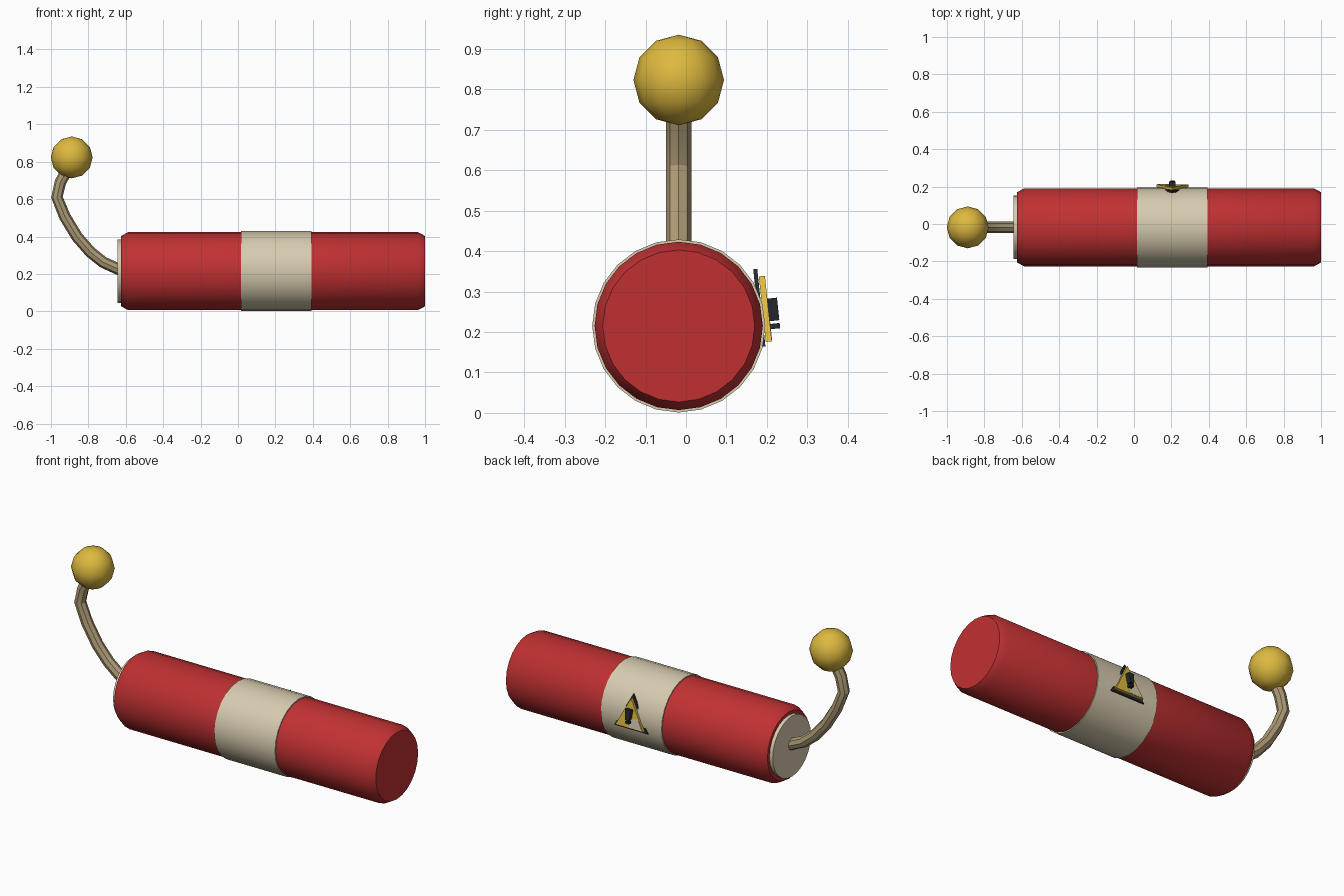
import bpy, bmesh, math
from mathutils import Vector

if "Cube" in bpy.data.objects:
    bpy.data.objects.remove(bpy.data.objects["Cube"])

CY, CZ = -0.018, 0.215   # axis of the tube


def material(name, rgb):
    m = bpy.data.materials.new(name)
    m.diffuse_color = (*rgb, 1)
    m.use_nodes = True
    m.node_tree.nodes["Principled BSDF"].inputs["Base Color"].default_value = m.diffuse_color
    return m


RED = material("red", (0.53, 0.03, 0.032))
CREAM = material("cream", (0.68, 0.60, 0.43))
TAN = material("tan", (0.42, 0.33, 0.18))
GOLD = material("gold", (0.73, 0.49, 0.05))
BLACK = material("black", (0.02, 0.022, 0.03))


def finish(name, bm, mat, smooth=False):
    bmesh.ops.recalc_face_normals(bm, faces=bm.faces)
    me = bpy.data.meshes.new(name)
    bm.to_mesh(me)
    bm.free()
    ob = bpy.data.objects.new(name, me)
    bpy.context.collection.objects.link(ob)
    me.materials.append(mat)
    if smooth:
        bpy.ops.object.select_all(action='DESELECT')
        ob.select_set(True)
        bpy.context.view_layer.objects.active = ob
        bpy.ops.object.shade_smooth_by_angle(angle=math.radians(32))
    return ob


def lathe_x(name, profile, mat, n=24):
    """Closed solid turned around the tube axis from (x, radius) pairs."""
    bm = bmesh.new()
    rings = []
    for x, r in profile:
        rings.append([bm.verts.new((x, CY + r * math.sin(2 * math.pi * i / n),
                                    CZ + r * math.cos(2 * math.pi * i / n))) for i in range(n)])
    for a, b in zip(rings, rings[1:]):
        for i in range(n):
            j = (i + 1) % n
            bm.faces.new((a[i], a[j], b[j], b[i]))
    bm.faces.new(rings[0])
    bm.faces.new(rings[-1])
    return finish(name, bm, mat, True)


# tube, paper band and end cap
lathe_x("tube", [(-0.625, 0.188), (-0.588, 0.208), (0.963, 0.208), (1.0, 0.188)], RED)
lathe_x("paper_band", [(0.015, 0.214), (0.392, 0.214)], CREAM)
lathe_x("end_cap", [(-0.645, 0.17), (-0.61, 0.17)], CREAM)

# bent fuse
cu = bpy.data.curves.new("fuse", 'CURVE')
cu.dimensions = '3D'
cu.bevel_depth = 0.031
cu.bevel_resolution = 2
cu.use_fill_caps = True
path = [(-0.62, 0.217), (-0.72, 0.262), (-0.79, 0.318), (-0.86, 0.398), (-0.925, 0.505),
        (-0.968, 0.61), (-0.95, 0.69), (-0.89, 0.80)]
sp = cu.splines.new('POLY')
sp.points.add(len(path) - 1)
for p, (x, z) in zip(sp.points, path):
    p.co = (x, CY, z, 1)
fuse = bpy.data.objects.new("fuse", cu)
bpy.context.collection.objects.link(fuse)
cu.materials.append(TAN)
bpy.ops.object.select_all(action='DESELECT')
fuse.select_set(True)
bpy.context.view_layer.objects.active = fuse
bpy.ops.object.convert(target='MESH')
bpy.ops.object.shade_smooth_by_angle(angle=math.radians(30))

# fuse tip ball
bm = bmesh.new()
bmesh.ops.create_uvsphere(bm, u_segments=12, v_segments=6, radius=0.112)
bmesh.ops.translate(bm, verts=bm.verts, vec=(-0.889, CY, 0.823))
finish("spark_ball", bm, GOLD, True)

# warning sign on the back, leaning slightly with the curve of the band
UP = Vector((0, -0.105, 0.994))
OUT = Vector((0, 0.994, 0.105))


def plate(name, pts, y0, y1, mat):
    """Flat prism from (x, height) points between two depths."""
    bm = bmesh.new()
    base = Vector((0.205, 0, 0.235))
    lo, hi = [[bm.verts.new(base + Vector((x, 0, 0)) + UP * h + OUT * y) for x, h in pts]
              for y in (y0, y1)]
    bm.faces.new(lo)
    bm.faces.new(hi)
    for i in range(len(pts)):
        j = (i + 1) % len(pts)
        bm.faces.new((lo[i], lo[j], hi[j], hi[i]))
    return finish(name, bm, mat)


plate("sign_border", [(-0.105, -0.091), (0.105, -0.091), (0, 0.102)], 0.178, 0.188, BLACK)
plate("sign_face", [(-0.086, -0.08), (0.086, -0.08), (0, 0.083)], 0.190, 0.205, GOLD)
plate("sign_patch", [(-0.08, -0.077), (0.005, -0.077), (-0.005, -0.03), (-0.05, -0.02)],
      0.2045, 0.206, CREAM)
plate("mark_bar", [(-0.011, -0.03), (0.011, -0.03), (0.018, 0.026), (-0.018, 0.026)],
      0.2, 0.229, BLACK)
plate("mark_dot", [(-0.011, -0.05), (0.011, -0.05), (0.011, -0.037), (-0.011, -0.037)],
      0.2, 0.229, BLACK)
